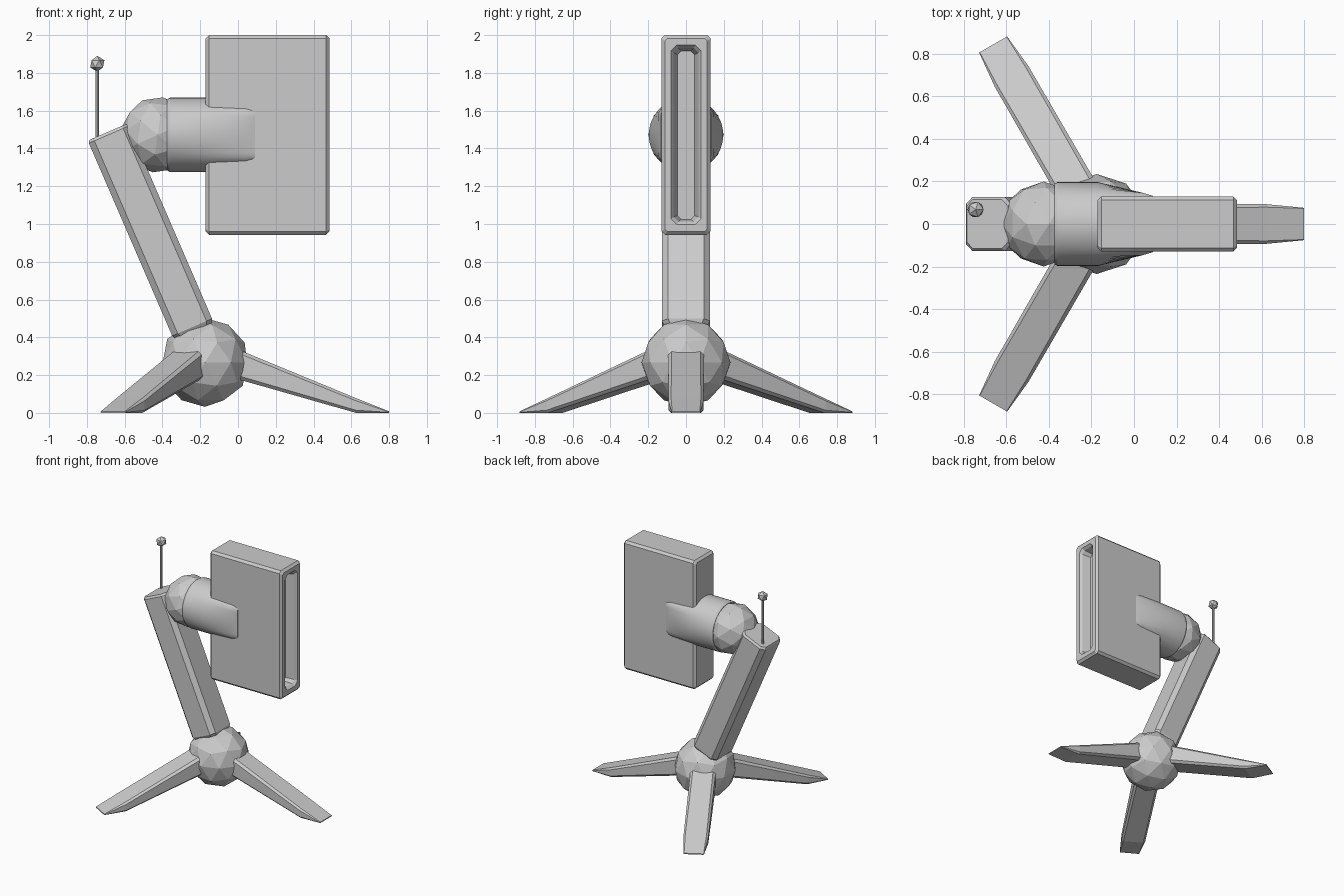
import bpy, bmesh
from math import cos, sin, tau, radians
from mathutils import Matrix, Vector

if "Cube" in bpy.data.objects:
    bpy.data.objects.remove(bpy.data.objects["Cube"])


def finish(name, bm, matrix=None, smooth=False):
    if matrix:
        bm.transform(matrix)
    bmesh.ops.recalc_face_normals(bm, faces=bm.faces)
    me = bpy.data.meshes.new(name)
    bm.to_mesh(me)
    bm.free()
    ob = bpy.data.objects.new(name, me)
    bpy.context.collection.objects.link(ob)
    if smooth:
        bpy.ops.object.select_all(action='DESELECT')
        ob.select_set(True)
        bpy.context.view_layer.objects.active = ob
        bpy.ops.object.shade_smooth_by_angle(angle=radians(30))
    return ob


def loft(name, rings, matrix=None, smooth=False):
    """Skin a chain of equal-length rings and cap both ends."""
    bm = bmesh.new()
    vs = [[bm.verts.new(p) for p in ring] for ring in rings]
    n = len(vs[0])
    for a, b in zip(vs, vs[1:]):
        for i in range(n):
            j = (i + 1) % n
            bm.faces.new((a[i], a[j], b[j], b[i]))
    bm.faces.new(vs[0])
    bm.faces.new(vs[-1])
    return finish(name, bm, matrix, smooth)


def rect(x, hy, z0, z1, c):
    """Rectangle with chamfered corners in the plane at x."""
    return [Vector((x, y, z)) for y, z in (
        (-hy + c, z0), (hy - c, z0), (hy, z0 + c), (hy, z1 - c),
        (hy - c, z1), (-hy + c, z1), (-hy, z1 - c), (-hy, z0 + c))]


def circle(x, r, z, clamp, n=48):
    """Circle around the x axis, flattened on the sides at y = +-clamp."""
    return [Vector((x, max(-clamp, min(clamp, r * cos(tau * i / n))),
                    z + r * sin(tau * i / n))) for i in range(n)]


def ball(name, centre, r, subdiv, tilt=0):
    bm = bmesh.new()
    bmesh.ops.create_icosphere(bm, subdivisions=subdiv, radius=r)
    finish(name, bm, Matrix.Translation(centre) @ Matrix.Rotation(radians(tilt), 4, 'Y'))


# Base hub and three splayed legs
HUB = Vector((-0.175, 0, 0))
ball("base_hub", HUB + Vector((0, 0, 0.267)), 0.235, 2)
for k in range(3):
    loft(f"leg_{k + 1}", [
        rect(0.08, 0.095, 0.205, 0.375, 0.02),
        rect(0.80, 0.093, 0.0, 0.078, 0.014),
        rect(0.975, 0.076, 0.0, 0.008, 0.003)],
        Matrix.Translation(HUB) @ Matrix.Rotation(k * tau / 3, 4, 'Z'))

# Leaning arm, lofted along its own axis
foot, top = Vector((-0.235, 0, 0.435)), Vector((-0.69, 0, 1.487))
axis = top - foot
L = axis.length
loft("arm", [
    rect(0, 0.115, -0.105, 0.105, 0.03),
    rect(0.02, 0.127, -0.115, 0.115, 0.032),
    rect(L - 0.015, 0.127, -0.115, 0.115, 0.032),
    rect(L, 0.115, -0.105, 0.105, 0.03)],
    Matrix.Translation(foot) @ Vector((1, 0, 0)).rotation_difference(axis).to_matrix().to_4x4())

# Elbow ball and the round collar that tapers into the head
ball("elbow_ball", (-0.425, 0, 1.472), 0.2, 2, -24)
Z = 1.472
loft("collar", [
    circle(-0.375, 0.188, Z, 1), circle(-0.36, 0.197, Z, 1),
    circle(-0.17, 0.197, Z, 1), circle(0.04, 0.19, Z, 0.147),
    circle(0.09, 0.18, Z, 0.132)], smooth=True)

# Head box with a slot sunk into its right face
z0, z1, b = 0.943, 2.0, 0.018
loft("head", [
    rect(-0.172, 0.13 - b, z0 + b, z1 - b, 0.012),
    rect(-0.172 + b, 0.13, z0, z1, b),
    rect(0.485 - b, 0.13, z0, z1, b),
    rect(0.485, 0.13 - b, z0 + b, z1 - b, 0.012),
    rect(0.485, 0.08, 0.998, 1.947, 0.03),
    rect(0.465, 0.065, 1.013, 1.932, 0.025),
    rect(0.40, 0.045, 1.025, 1.915, 0.02)])

# Antenna with its tip
bm = bmesh.new()
bmesh.ops.create_cone(bm, cap_ends=True, segments=8, radius1=0.01, radius2=0.01, depth=0.41)
finish("antenna_rod", bm, Matrix.Translation((-0.745, 0.068, 1.635)))
ball("antenna_tip", (-0.745, 0.068, 1.848), 0.042, 1)
